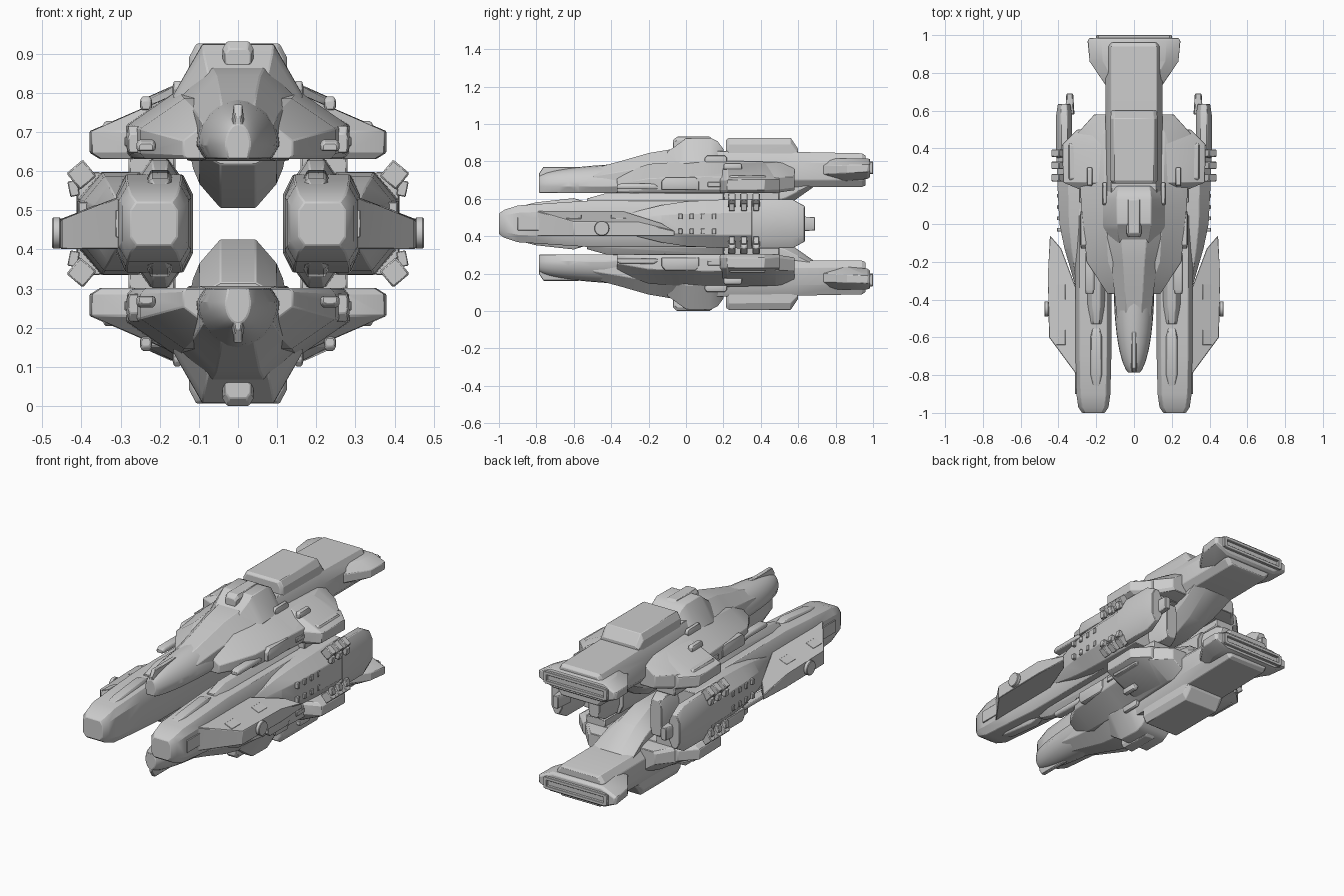
import bpy, bmesh, math
from mathutils import Matrix, Vector

if "Cube" in bpy.data.objects:
    bpy.data.objects.remove(bpy.data.objects["Cube"], do_unlink=True)

DECK = 0.466  # height of the plane that mirrors upper hull into lower hull


def finish(name, bm, both_sides, both_decks, bevel=0.003):
    """Make an object, soften its edges and mirror it about the ship's centre."""
    bmesh.ops.recalc_face_normals(bm, faces=bm.faces[:])
    mesh = bpy.data.meshes.new(name)
    bm.to_mesh(mesh)
    bm.free()
    obj = bpy.data.objects.new(name, mesh)
    bpy.context.collection.objects.link(obj)
    obj.location.z = DECK
    soften = obj.modifiers.new("Bevel", "BEVEL")
    soften.width = bevel
    soften.segments = 1
    soften.limit_method = "ANGLE"
    soften.angle_limit = math.radians(35)
    if both_sides or both_decks:
        mirror = obj.modifiers.new("Mirror", "MIRROR")
        mirror.use_axis = (both_sides, False, both_decks)
        mirror.use_mirror_merge = False
    bpy.ops.object.select_all(action="DESELECT")
    obj.select_set(True)
    bpy.context.view_layer.objects.active = obj
    bpy.ops.object.shade_smooth_by_angle(angle=math.radians(28))


def skin(name, rings, both_sides=False, both_decks=True):
    """Bridge a series of equal rings and cap both ends."""
    bm = bmesh.new()
    loops = [[bm.verts.new(point) for point in ring] for ring in rings]
    for near, far in zip(loops, loops[1:]):
        for i in range(len(near)):
            bm.faces.new((near[i - 1], near[i], far[i], far[i - 1]))
    bm.faces.new(loops[0])
    bm.faces.new(loops[-1])
    finish(name, bm, both_sides, both_decks)


def hull(name, stations, x=0, shoulder=0.7, keel=0.8, chines=(0.2, 0.7), both_decks=True):
    """Loft eight-sided sections; each station is y, half width, low, high."""
    rings = []
    for y, width, low, high in stations:
        lower, upper = [low + (high - low) * part for part in chines]
        right = [(width * shoulder, high), (width, upper), (width, lower), (width * keel, low)]
        left = [(-across, z) for across, z in reversed(right)]
        rings.append([(x + across, y, z) for across, z in right + left])
    skin(name, rings, both_sides=x > 0, both_decks=both_decks)


def fairing(name, start, end, width, low, high, x=0):
    """Long raised block whose two ends slope down."""
    lead, drop = (end - start) * 0.1, (high - low) * 0.3
    hull(name, [(start, width * 0.8, low, high - drop), (start + lead, width, low, high),
                (end - lead, width, low, high), (end, width * 0.8, low, high - drop)], x=x)


def pod_part(name, x, stations, shoulder=0.75, chine=0.2):
    """Loft a pod section that is equal above and below the mirror plane."""
    hull(name, [(y, width, -height, height) for y, width, height in stations], x=x,
         shoulder=shoulder, keel=shoulder, chines=(chine, 1 - chine), both_decks=False)


def box(name, centre, size, tilt=0, both_sides=True, both_decks=True):
    bm = bmesh.new()
    bmesh.ops.create_cube(bm, size=1)
    place = Matrix.Translation(Vector(centre)) @ Matrix.Rotation(tilt, 4, "Y")
    bm.transform(place @ Matrix.Diagonal((*size, 1)))
    finish(name, bm, both_sides, both_decks, bevel=min(size) * 0.1)


# Rounded nose: flat floor, elliptical roof, blunt tip
nose_rings = []
steps, arc_steps = 10, 12
for i in range(steps + 1):
    along = 0.03 + 0.97 * (i / steps) ** 2
    bulge = math.sin(along * math.pi / 2) ** 0.4
    width, floor, spring = 0.107 * bulge, 0.165, 0.2
    roof = 0.1 * math.sqrt(bulge) + 0.02 * along
    arc = [math.pi * j / arc_steps for j in range(arc_steps + 1)]
    y = -0.8 + 0.45 * along
    ring = [(width * math.cos(a), y, spring + roof * math.sin(a)) for a in arc]
    nose_rings.append(ring + [(side * width * 0.8, y, floor) for side in (-1, 1)])
skin("nose", nose_rings)
fairing("nose_ridge", -0.785, -0.55, 0.015, 0.19, 0.305)

# Central hull with raised collar, dorsal engine and keel
hull("fuselage", [(-0.5, 0.09, 0.17, 0.295), (-0.35, 0.105, 0.165, 0.335), (-0.2, 0.125, 0.16, 0.378),
                  (-0.07, 0.15, 0.16, 0.4), (0.2, 0.16, 0.16, 0.4)],
     shoulder=0.45, chines=(0.2, 0.67))
hull("collar", [(-0.1, 0.14, 0.2, 0.385), (-0.03, 0.16, 0.2, 0.435), (0, 0.165, 0.2, 0.458),
                (0.13, 0.165, 0.2, 0.46), (0.17, 0.16, 0.2, 0.44), (0.2, 0.15, 0.2, 0.4)],
     shoulder=0.55, chines=(0.2, 0.5))
hull("tail_spine", [(0.16, 0.15, 0.17, 0.39), (0.55, 0.15, 0.195, 0.385),
                    (0.94, 0.15, 0.197, 0.377), (0.96, 0.14, 0.205, 0.365)], shoulder=0.8)
fairing("dorsal_fin", -0.07, 0.15, 0.04, 0.4, 0.466)
hull("engine_cover", [(0.215, 0.115, 0.36, 0.45), (0.23, 0.125, 0.36, 0.46),
                      (0.56, 0.125, 0.36, 0.46), (0.6, 0.12, 0.36, 0.4)],
     shoulder=0.85, keel=1, chines=(0.2, 0.65))
hull("keel", [(-0.1, 0.1, 0.15, 0.25), (0.15, 0.1, 0.04, 0.25), (0.4, 0.1, 0.04, 0.25),
              (0.53, 0.115, 0.09, 0.25), (0.68, 0.13, 0.195, 0.25)],
     shoulder=0.9, keel=0.45, chines=(0.3, 0.6))

# Broad shoulders and stepped wing tips
hull("wing_shoulder", [(-0.37, 0.14, 0.165, 0.26), (-0.2, 0.25, 0.165, 0.32), (0.1, 0.28, 0.165, 0.34),
                       (0.48, 0.3, 0.165, 0.33), (0.58, 0.21, 0.18, 0.32)],
     shoulder=0.55, keel=0.95, chines=(0.1, 0.5))
hull("wing_tip", [(y, width, 0.165, 0.33) for y, width in
                  ((0.18, 0.28), (0.22, 0.375), (0.42, 0.38), (0.5, 0.3))],
     shoulder=0.43, keel=0.93, chines=(0.1, 0.43))
fairing("wing_armour", 0.22, 0.44, 0.035, 0.2, 0.262, x=0.315)
fairing("hatch_frame", -0.13, 0.07, 0.02, 0.18, 0.25, x=0.265)
fairing("shoulder_strip", -0.37, -0.15, 0.025, 0.185, 0.215, x=0.235)
fairing("shoulder_vent", 0.2, 0.3, 0.015, 0.29, 0.325, x=0.235)
fairing("upper_vent", 0.1, 0.22, 0.012, 0.32, 0.365, x=0.155)
box("wing_mount", (0.22, 0.35, 0.15), (0.12, 0.3, 0.05))
box("side_sensor", (0.265, 0.15, 0.21), (0.05, 0.07, 0.025))

# Flared tail with a slotted end
hull("tail_flare", [(0.72, 0.14, 0.22, 0.35), (0.86, 0.235, 0.23, 0.35), (0.97, 0.246, 0.24, 0.35),
                    (0.985, 0.235, 0.25, 0.345)], keel=0.65, chines=(0.35, 0.7))
for height in (0.275, 0.325):
    box("tail_slot_lip", (0, 0.985, height), (0.38, 0.03, 0.018), both_sides=False)
box("tail_slot_end", (0.19, 0.985, 0.3), (0.02, 0.03, 0.06))

# Side pods with outer shell, rear pylon and thruster
pod_part("pod", 0.215, [(-1, 0.06, 0.055), (-0.97, 0.08, 0.075), (-0.9, 0.09, 0.098),
                        (-0.7, 0.095, 0.112), (-0.5, 0.095, 0.125), (0.4, 0.1, 0.125)])
pod_part("pod_shell", 0.3, [(-0.33, 0.01, 0.05), (-0.13, 0.068, 0.1), (0, 0.095, 0.12),
                            (0.2, 0.105, 0.13), (0.42, 0.112, 0.132)], shoulder=0.45, chine=0.27)
pod_part("pod_shell_rear", 0.37, [(0.35, 0.042, 0.132), (0.57, 0.043, 0.13), (0.635, 0.033, 0.095)],
         shoulder=0.4)
pod_part("pod_pylon", 0.195, [(0.3, 0.06, 0.12), (0.5, 0.05, 0.12), (0.55, 0.035, 0.1)])
pod_part("pod_thruster", 0.34, [(0.58, 0.025, 0.04), (0.69, 0.018, 0.036)])
hull("pod_canopy", [(-0.86, 0.022, 0.07, 0.1), (-0.8, 0.032, 0.07, 0.115),
                    (-0.6, 0.032, 0.07, 0.137), (-0.55, 0.025, 0.07, 0.122)], x=0.2)
hull("pod_spine", [(-0.53, 0.035, 0.1, 0.135), (-0.43, 0.045, 0.1, 0.163), (0.2, 0.05, 0.1, 0.165)],
     x=0.2, shoulder=0.45, chines=(0.1, 0.4))
box("pod_cheek", (0.305, -0.83, 0), (0.015, 0.14, 0.07), both_decks=False)

# Pod side wing: plan outline, thinning outward and toward the rear spike
outline = ((0.28, -0.84), (0.31, -0.79), (0.45, -0.6), (0.455, -0.26),
           (0.445, -0.06), (0.385, -0.13), (0.31, -0.33), (0.25, -0.35))
floor = [(x, y, -0.065) for x, y in outline]
roof = [(x, y, 0.07 - 0.4 * (x - 0.3) - 0.25 * max(0, y + 0.26)) for x, y in outline]
skin("pod_wing", [floor, roof], both_sides=True, both_decks=False)
for y in (-0.6, -0.36):
    box("wing_slot", (0.385, y, 0.033), (0.05, 0.08, 0.012), tilt=0.38, both_decks=False)
bm = bmesh.new()
bmesh.ops.create_cone(bm, cap_ends=True, segments=24, radius1=0.04, radius2=0.04, depth=0.022)
bm.transform(Matrix.Translation((0.464, -0.45, -0.024)) @ Matrix.Rotation(math.pi / 2, 4, "Y"))
finish("wing_disc", bm, both_sides=True, both_decks=False)

# Repeated ribs and window slots along the pods
for i in range(3):
    y = 0.245 + i * 0.065
    box("shell_rib", (0.4, y, 0.125), (0.055, 0.04, 0.055), tilt=0.7)
    box("shell_rib_foot", (0.42, y, 0.09), (0.025, 0.03, 0.04), tilt=0.2)
for i in range(4):
    box("window_slot", (0.395, i * 0.06 - 0.03, 0.04), (0.024, 0.02, 0.03))
